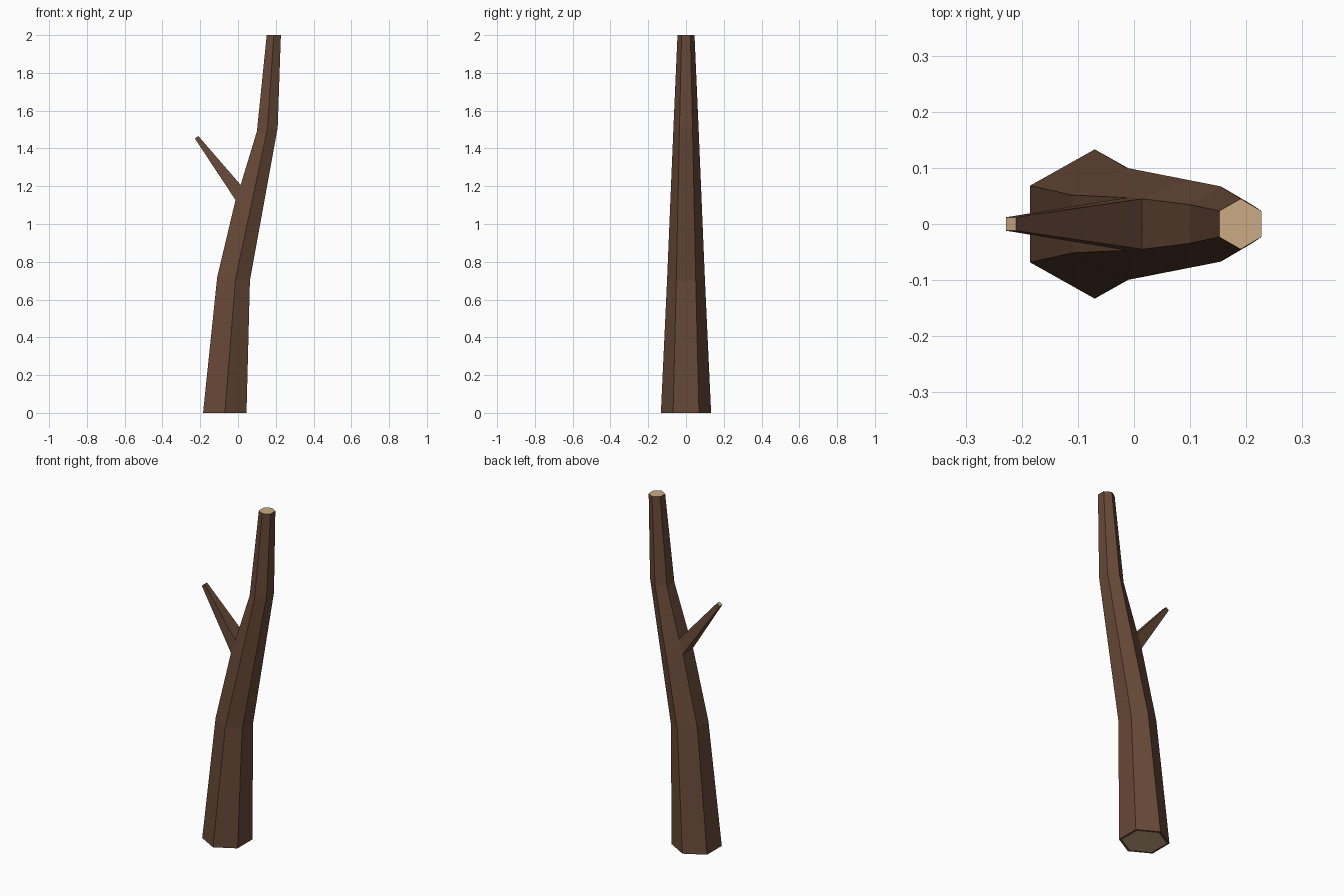
import bpy, bmesh
from mathutils import Vector

cube = bpy.data.objects.get("Cube")
if cube:
    bpy.data.objects.remove(cube, do_unlink=True)


def make_material(name, rgb):
    mat = bpy.data.materials.new(name)
    mat.use_nodes = True
    mat.diffuse_color = (*rgb, 1)
    mat.node_tree.nodes["Principled BSDF"].inputs["Base Color"].default_value = (*rgb, 1)
    return mat


bark = make_material("brown bark", (0.135, 0.066, 0.039))
wood = make_material("pale cut wood", (0.60, 0.41, 0.235))
BARK, WOOD = 0, 1

# Trunk sections: left x, left z, ridge x, right x, right z, ridge half depth
sections = [
    (-0.185, 0.0, -0.07, 0.045, 0.0, 0.133),
    (-0.11, 0.72, -0.013, 0.063, 0.70, 0.10),
    (0.10, 1.49, 0.155, 0.21, 1.51, 0.067),
    (0.152, 2.0, 0.19, 0.227, 2.0, 0.045),
]


def hexagon(lx, lz, mx, rx, rz, d):
    """Six corners, with two flat sides facing -x and +x."""
    h, mz = d * 0.515, (lz + rz) / 2
    return [Vector(p) for p in (
        (lx, h, lz), (lx, -h, lz), (mx, -d, mz),
        (rx, -h, rz), (rx, h, rz), (mx, d, mz))]


rings = [hexagon(*s) for s in sections]

# Two extra rings frame the branch socket, which swells on the -x side
for i, (t, x, z, h) in enumerate([(0.53, -0.013, 1.127, 0.047),
                                  (0.63, 0.014, 1.207, 0.045)]):
    ring = [a.lerp(b, t) for a, b in zip(rings[1], rings[-2])]
    ring[0], ring[1] = Vector((x, h, z)), Vector((x, -h, z))
    rings.insert(2 + i, ring)

bm = bmesh.new()
loops = [[bm.verts.new(p) for p in ring] for ring in rings]


def bridge(low, high, skip=None):
    n = len(low)
    for i in range(n):
        if i != skip:
            j = (i + 1) % n
            bm.faces.new((low[i], low[j], high[j], high[i]))


# Trunk walls, left open at the socket
for k, (low, high) in enumerate(zip(loops, loops[1:])):
    bridge(low, high, skip=0 if k == 2 else None)

# Branch grown out of the socket
socket = [loops[2][0], loops[2][1], loops[3][1], loops[3][0]]
tip = [bm.verts.new(p) for p in ((-0.228, 0.012, 1.452), (-0.228, -0.012, 1.452),
                                 (-0.21, -0.012, 1.466), (-0.21, 0.012, 1.466))]
bridge(socket, tip)

# Cut ends, with a bark rim around the bottom one
bottom = bm.faces.new(loops[0])
caps = [bottom, bm.faces.new(loops[-1]), bm.faces.new(tip)]
for face in caps:
    face.material_index = WOOD
bmesh.ops.recalc_face_normals(bm, faces=bm.faces)
rim = bmesh.ops.inset_region(bm, faces=[bottom], thickness=0.016, depth=0)
for face in rim["faces"]:
    face.material_index = BARK

mesh = bpy.data.meshes.new("trunk_with_branch")
bm.to_mesh(mesh)
bm.free()
mesh.materials.append(bark)
mesh.materials.append(wood)
trunk = bpy.data.objects.new("trunk_with_branch", mesh)
bpy.context.collection.objects.link(trunk)
